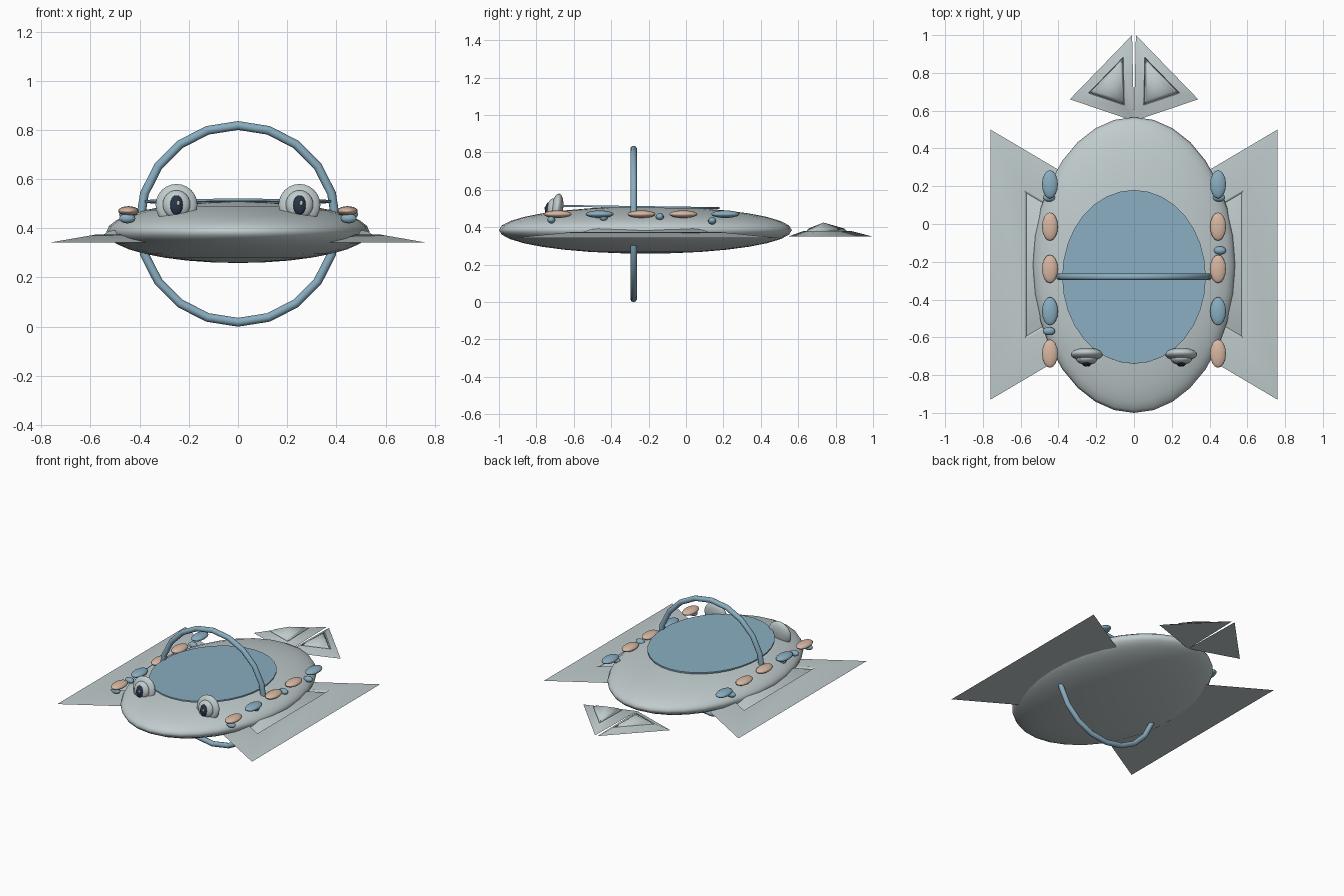
import bpy, math
from mathutils import Vector

if "Cube" in bpy.data.objects:
    bpy.data.objects.remove(bpy.data.objects["Cube"])


def material(name, color):
    m = bpy.data.materials.new(name)
    m.diffuse_color = (*color, 1)
    m.use_nodes = True
    m.node_tree.nodes["Principled BSDF"].inputs["Base Color"].default_value = m.diffuse_color
    return m


GREY = material("pale grey", (0.53, 0.60, 0.61))
BLUE = material("soft blue", (0.25, 0.42, 0.53))
PEACH = material("peach", (0.68, 0.47, 0.36))
NAVY = material("dark navy", (0.02, 0.035, 0.06))


def finish(ob, name, mat, angle=40):
    ob.name = name
    ob.data.materials.append(mat)
    bpy.ops.object.select_all(action='DESELECT')
    ob.select_set(True)
    bpy.context.view_layer.objects.active = ob
    bpy.ops.object.shade_smooth_by_angle(angle=math.radians(angle))
    return ob


def ellipsoid(name, loc, size, mat, segs=16, rings=10, rot=(0, 0, 0)):
    bpy.ops.mesh.primitive_uv_sphere_add(segments=segs, ring_count=rings,
                                         radius=1, location=loc, rotation=rot)
    ob = bpy.context.object
    ob.scale = size
    return finish(ob, name, mat)


def fin(name, corners, base_z, height):
    """Low triangular pyramid with a shallow groove running around it."""
    corners = [Vector((x, y, base_z)) for x, y in corners]
    if (corners[1] - corners[0]).cross(corners[2] - corners[0]).z < 0:
        corners.reverse()
    mid = sum(corners, Vector()) / 3
    verts = []
    for r, h in ((1, 0), (0.56, 0.40), (0.53, 0.22), (0.42, 0.58)):
        verts += [mid + (c - mid) * r + Vector((0, 0, h * height)) for c in corners]
    verts.append(mid + Vector((0, 0, height)))
    faces = [(2, 1, 0)]
    for k in range(3):
        for i in range(3):
            a, b = k * 3 + i, k * 3 + (i + 1) % 3
            faces.append((a, b, b + 3, a + 3))
    faces += [(9 + i, 9 + (i + 1) % 3, 12) for i in range(3)]
    me = bpy.data.meshes.new(name)
    me.from_pydata(verts, [], faces)
    ob = bpy.data.objects.new(name, me)
    bpy.context.collection.objects.link(ob)
    return finish(ob, name, GREY, 75)


# flattened body
ellipsoid("body", (0, -0.217, 0.385), (0.535, 0.783, 0.126), GREY, 32, 16)

# thin tilted lid on the back
bpy.ops.mesh.primitive_cylinder_add(vertices=32, radius=1, depth=1,
                                    location=(0, -0.28, 0.509),
                                    rotation=(math.radians(-0.8), 0, 0))
lid = bpy.context.object
lid.scale = (0.38, 0.46, 0.01)
finish(lid, "lid", BLUE)

# upright hoop around the body
bpy.ops.mesh.primitive_torus_add(major_segments=20, minor_segments=10,
                                 major_radius=0.4, minor_radius=0.018,
                                 location=(0, -0.28, 0.418),
                                 rotation=(math.pi / 2, 0, 0))
finish(bpy.context.object, "hoop", BLUE)

for side, s in (("left", -1), ("right", 1)):
    # side and tail fins
    fin(side + "_fin", [(s * 0.76, 0.5), (s * 0.76, -0.93), (s * -0.45, -0.215)],
        0.343, 0.077)
    fin(side + "_tail_fin", [(s * 0.01, 1.0), (s * 0.34, 0.66), (0, 0.545)],
        0.35, 0.075)

    # row of large spots
    for i, mat in enumerate((BLUE, PEACH, PEACH, BLUE, PEACH)):
        ellipsoid(f"{side}_spot_{i}", (s * 0.445, 0.21 - i * 0.224, 0.47),
                  (0.042, 0.075, 0.02), mat)

    # small spots tucked between and below them
    small = [(0.45, -0.72, 0.44), (0.44, -0.44, 0.45), (0.45, 0.14, 0.435)]
    small.append((0.455, -0.14, 0.456) if s > 0 else (0.45, -0.567, 0.455))
    for i, (x, y, z) in enumerate(small):
        ellipsoid(f"{side}_small_spot_{i}", (s * x, y, z),
                  (0.033, 0.022, 0.02), BLUE, 12, 8)

    # layered eye: socket, eyeball, pupil
    lean = (math.radians(-8), 0, 0)
    x = s * 0.25
    ellipsoid(side + "_eye_socket", (x, -0.69, 0.495), (0.085, 0.033, 0.086), GREY, 24, 12, lean)
    ellipsoid(side + "_eyeball", (x, -0.715, 0.497), (0.056, 0.03, 0.058), GREY, 20, 12, lean)
    ellipsoid(side + "_pupil", (x, -0.737, 0.495), (0.027, 0.017, 0.04), NAVY, 16, 10, lean)
    ellipsoid(side + "_glint", (x + 0.007, -0.753, 0.502), (0.007, 0.003, 0.009), GREY, 8, 6)
